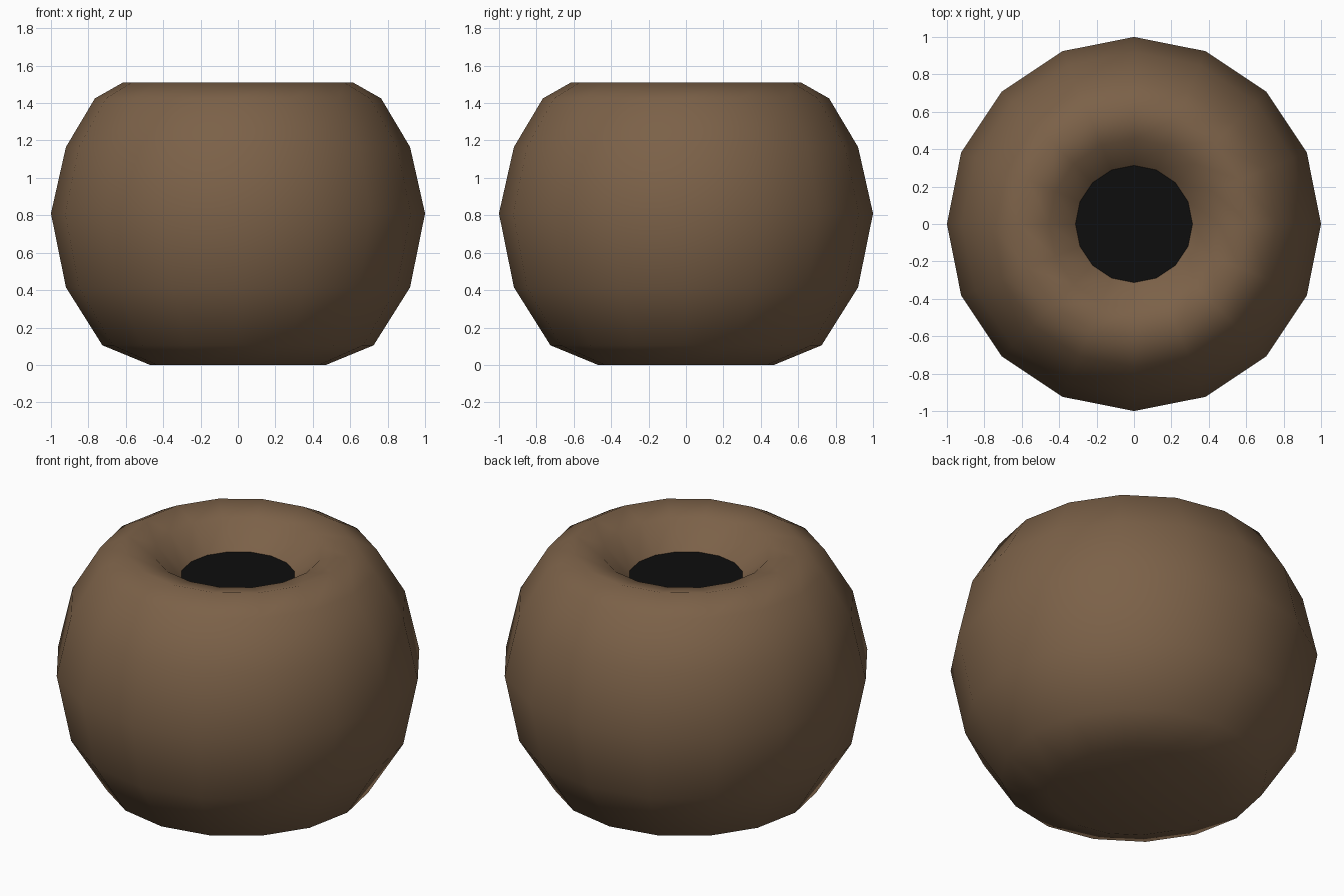
import bpy, bmesh, math

if "Cube" in bpy.data.objects:
    bpy.data.objects.remove(bpy.data.objects["Cube"])

SIDES = 16


def material(name, rgb):
    m = bpy.data.materials.new(name)
    m.diffuse_color = (*rgb, 1)
    m.use_nodes = True
    m.node_tree.nodes["Principled BSDF"].inputs["Base Color"].default_value = m.diffuse_color
    return m


def lathe(name, profile, mat, cap_start=False, cap_end=False):
    """Revolve an (r, z) profile, listed from bottom to top, around z."""
    bm = bmesh.new()
    rings = []
    for r, z in profile:
        rings.append([bm.verts.new((r * math.cos(2 * math.pi * i / SIDES),
                                    r * math.sin(2 * math.pi * i / SIDES), z))
                      for i in range(SIDES)])
    for a, b in zip(rings, rings[1:]):
        for i in range(SIDES):
            j = (i + 1) % SIDES
            bm.faces.new((a[i], a[j], b[j], b[i]))
    if cap_start:
        bm.faces.new(rings[0][::-1])
    if cap_end:
        bm.faces.new(rings[-1])
    for f in bm.faces:
        f.smooth = True
    mesh = bpy.data.meshes.new(name)
    bm.to_mesh(mesh)
    bm.free()
    mesh.materials.append(mat)
    obj = bpy.data.objects.new(name, mesh)
    bpy.context.collection.objects.link(obj)
    return obj


brown = material("brown", (0.2, 0.12, 0.065))
black = material("black", (0.004, 0.004, 0.004))

# Round body with a rolled rim sinking into the opening
lathe("body", [(0.47, 0), (0.725, 0.105), (0.92, 0.415), (1.0, 0.81),
               (0.92, 1.165), (0.765, 1.425), (0.615, 1.51),
               (0.455, 1.47), (0.313, 1.33)], brown, cap_start=True)

# Dark opening
lathe("opening", [(0.313, 1.33)], black, cap_end=True)
